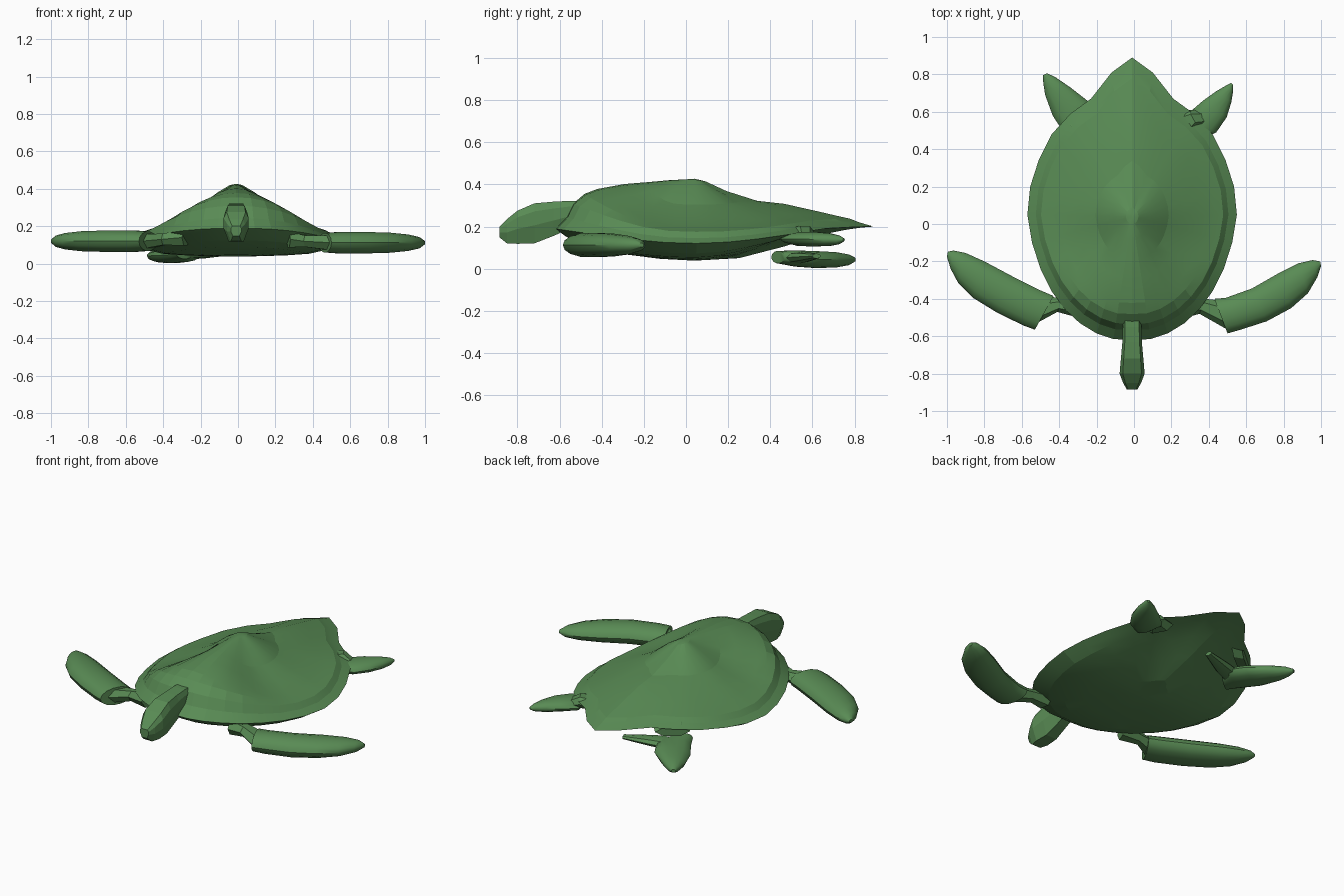
import bpy, bmesh, math
from mathutils import Vector

CX, CY = -0.01, 0.04
green = bpy.data.materials.new("turtle_green")
green.diffuse_color = (0.10, 0.26, 0.09, 1)


def make(name, bm, smooth=None):
    bmesh.ops.recalc_face_normals(bm, faces=bm.faces)
    me = bpy.data.meshes.new(name)
    bm.to_mesh(me)
    bm.free()
    ob = bpy.data.objects.new(name, me)
    bpy.context.collection.objects.link(ob)
    me.materials.append(green)
    if smooth:
        bpy.ops.object.select_all(action='DESELECT')
        ob.select_set(True)
        bpy.context.view_layer.objects.active = ob
        bpy.ops.object.shade_smooth_by_angle(angle=math.radians(smooth))
    return ob


def bridge(bm, a, b):
    n = len(a)
    for i in range(n):
        bm.faces.new((a[i], a[(i + 1) % n], b[(i + 1) % n], b[i]))


# Shell: rings of one outline, heights blended from front, side and back profiles
half = [(0.1, -0.615), (0.19, -0.585), (0.28, -0.53), (0.36, -0.455), (0.43, -0.36),
        (0.49, -0.24), (0.535, -0.1), (0.56, 0.05), (0.545, 0.2), (0.50, 0.34),
        (0.43, 0.48), (0.33, 0.59), (0.22, 0.67), (0.11, 0.81)]
outline = [(0, -0.62)] + half + [(0, 0.89)] + [(-x, y) for x, y in reversed(half)]
# fraction, front z, side z, back z
dome = [(0.06, 0.424, 0.42, 0.415), (0.18, 0.42, 0.38, 0.368), (0.35, 0.41, 0.305, 0.322),
        (0.5, 0.402, 0.26, 0.308), (0.7, 0.378, 0.21, 0.27), (0.79, 0.355, 0.19, 0.252),
        (0.87, 0.31, 0.175, 0.237), (0.92, 0.245, 0.145, 0.22), (1.0, 0.19, 0.12, 0.2)]
belly = [(0.93, 0.155, 0.095, 0.195), (0.85, 0.125, 0.072, 0.185), (0.7, 0.09, 0.053, 0.16),
         (0.5, 0.068, 0.045, 0.105), (0.25, 0.047, 0.04, 0.05)]
bm = bmesh.new()
rings = []
for k, (r, zf, zs, zb) in enumerate(dome + belly):
    ring = []
    power = 6 - 4 * r if k < len(dome) else 2
    for x, y in outline:
        dx, dy = x, y - CY
        w = abs(dy / math.hypot(dx, dy)) ** power
        z = zs + ((zf if dy < 0 else zb) - zs) * w
        ring.append(bm.verts.new((CX + dx * r, CY + dy * r, z)))
    rings.append(ring)
for a, b in zip(rings, rings[1:]):
    bridge(bm, a, b)
for ring, z in ((rings[0], 0.427), (rings[-1], 0.038)):
    c = bm.verts.new((CX, CY, z))
    for i in range(len(ring)):
        bm.faces.new((ring[i], ring[(i + 1) % len(ring)], c))
make("shell", bm, 10)


# Head and neck: bevelled box sections (y, half width, bottom z, top z)
bm = bmesh.new()
rings = []
for y, w, lo, hi in [(-0.42, 0.05, 0.19, 0.32), (-0.55, 0.05, 0.19, 0.322), (-0.63, 0.052, 0.155, 0.318),
                     (-0.72, 0.06, 0.12, 0.31), (-0.80, 0.067, 0.118, 0.275), (-0.85, 0.048, 0.12, 0.235),
                     (-0.885, 0.028, 0.148, 0.2)]:
    h = hi - lo
    section = [(-0.6, 0), (0.6, 0), (1, 0.45), (1, 0.8), (0.75, 1), (-0.75, 1), (-1, 0.8), (-1, 0.45)]
    rings.append([bm.verts.new((CX + w * u, y, lo + h * v)) for u, v in section])
for a, b in zip(rings, rings[1:]):
    bridge(bm, a, b)
bm.faces.new(rings[0])
bm.faces.new(rings[-1])
make("head_and_neck", bm)


# Limb loft: each station is leading edge x,y, trailing edge x,y, centre z, half thickness
def limb(name, stations, n=14, smooth=40):
    bm = bmesh.new()
    rings = []
    for ax, ay, bx, by, z, t in stations:
        a, b = Vector((ax, ay, z)), Vector((bx, by, z))
        mid, side = (a + b) / 2, (a - b) / 2
        rings.append([bm.verts.new(mid + side * math.cos(2 * math.pi * i / n)
                                   + Vector((0, 0, t * math.sin(2 * math.pi * i / n))))
                      for i in range(n)])
    for a, b in zip(rings, rings[1:]):
        bridge(bm, a, b)
    bm.faces.new(rings[0])
    bm.faces.new(rings[-1])
    make(name, bm, smooth)


# Front flippers
limb("front_flipper_left", [
    (-0.43, -0.385, -0.53, -0.565, 0.12, 0.053), (-0.50, -0.355, -0.59, -0.543, 0.12, 0.058),
    (-0.65, -0.28, -0.73, -0.475, 0.12, 0.059), (-0.80, -0.20, -0.86, -0.395, 0.12, 0.055),
    (-0.90, -0.155, -0.94, -0.315, 0.12, 0.045), (-0.965, -0.142, -0.98, -0.24, 0.12, 0.031),
    (-0.995, -0.148, -1.0, -0.175, 0.12, 0.01)])
limb("front_flipper_right", [
    (0.43, -0.40, 0.50, -0.585, 0.112, 0.053), (0.49, -0.395, 0.57, -0.565, 0.112, 0.058),
    (0.63, -0.345, 0.71, -0.52, 0.112, 0.059), (0.77, -0.265, 0.84, -0.45, 0.112, 0.055),
    (0.88, -0.21, 0.93, -0.37, 0.112, 0.045), (0.955, -0.193, 0.98, -0.285, 0.112, 0.031),
    (0.995, -0.2, 1.0, -0.225, 0.112, 0.01)])

# Rear paddles: the left one hangs lower than the right one
limb("rear_paddle_left", [
    (-0.24, 0.47, -0.33, 0.405, 0.055, 0.03), (-0.20, 0.57, -0.37, 0.48, 0.048, 0.039),
    (-0.25, 0.66, -0.435, 0.58, 0.043, 0.041), (-0.34, 0.73, -0.475, 0.69, 0.042, 0.037),
    (-0.42, 0.785, -0.485, 0.755, 0.042, 0.026), (-0.465, 0.806, -0.487, 0.795, 0.043, 0.01)])
limb("rear_paddle_right", [
    (0.31, 0.53, 0.36, 0.45, 0.142, 0.022), (0.30, 0.60, 0.44, 0.49, 0.14, 0.034),
    (0.37, 0.66, 0.495, 0.57, 0.14, 0.035), (0.44, 0.71, 0.52, 0.65, 0.138, 0.031),
    (0.495, 0.742, 0.53, 0.71, 0.137, 0.021), (0.52, 0.754, 0.53, 0.745, 0.137, 0.007)])

# Upper limb stubs joining the shell
limb("shoulder_left", [
    (-0.26, -0.39, -0.30, -0.50, 0.14, 0.05), (-0.38, -0.395, -0.41, -0.47, 0.13, 0.035),
    (-0.45, -0.39, -0.52, -0.53, 0.12, 0.045)], 6, 5)
limb("shoulder_right", [
    (0.26, -0.39, 0.28, -0.50, 0.13, 0.05), (0.38, -0.40, 0.35, -0.48, 0.12, 0.035),
    (0.47, -0.41, 0.50, -0.565, 0.112, 0.045)], 6, 5)
# Low leg of the left paddle, tapering inward below the tail
limb("rear_leg_left", [
    (-0.30, 0.58, -0.28, 0.46, 0.05, 0.03), (-0.18, 0.61, -0.16, 0.51, 0.055, 0.026),
    (-0.02, 0.64, -0.01, 0.60, 0.06, 0.012)], 8, 30)
# Hips at the shell edge
limb("hip_left", [
    (-0.20, 0.60, -0.36, 0.47, 0.175, 0.035), (-0.24, 0.64, -0.39, 0.52, 0.155, 0.03)], 6, 5)
limb("hip_right", [
    (0.22, 0.60, 0.30, 0.46, 0.165, 0.035), (0.29, 0.61, 0.34, 0.52, 0.17, 0.038),
    (0.36, 0.61, 0.40, 0.53, 0.14, 0.028)], 6, 5)
